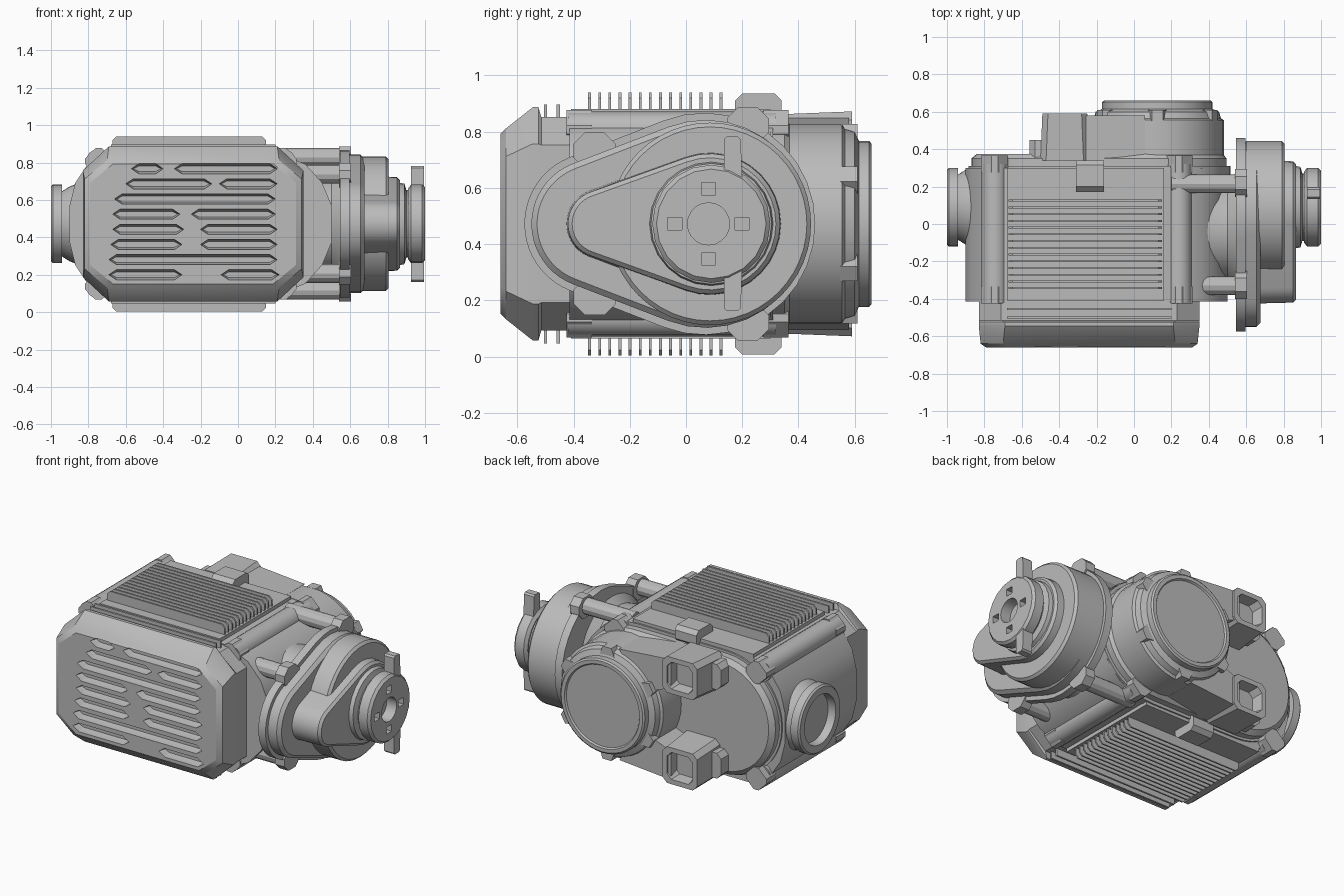
import bpy, bmesh, math
from mathutils import Vector

if "Cube" in bpy.data.objects:
    bpy.data.objects.remove(bpy.data.objects["Cube"], do_unlink=True)

ZC = 0.472  # height of the shaft axis

metal = bpy.data.materials.new("grey metal")
metal.use_nodes = True
GREY = (0.5, 0.5, 0.5, 1)
metal.diffuse_color = GREY
metal.node_tree.nodes["Principled BSDF"].inputs["Base Color"].default_value = GREY
parts = []


def place(axis, t, p):
    a, b = p
    return {"x": (t, a, b), "y": (a, t, b), "z": (a, b, t)}[axis]


def add_loft(bm, axis, sections):
    """Skin matching outlines placed along an axis and cap both ends."""
    rings = [[bm.verts.new(place(axis, t, p)) for p in pts] for t, pts in sections]
    n = len(rings[0])
    for r0, r1 in zip(rings, rings[1:]):
        for i in range(n):
            j = (i + 1) % n
            bm.faces.new((r0[i], r0[j], r1[j], r1[i]))
    bm.faces.new(rings[0])
    bm.faces.new(rings[-1])


def finish(name, bm):
    bmesh.ops.recalc_face_normals(bm, faces=bm.faces)
    mesh = bpy.data.meshes.new(name)
    bm.to_mesh(mesh)
    bm.free()
    mesh.materials.append(metal)
    ob = bpy.data.objects.new(name, mesh)
    bpy.context.collection.objects.link(ob)
    parts.append(ob)
    return ob


def loft(name, axis, sections):
    bm = bmesh.new()
    add_loft(bm, axis, sections)
    return finish(name, bm)


def round_outline(a, b, r, n):
    return [(a + r * math.cos(k * math.tau / n), b + r * math.sin(k * math.tau / n)) for k in range(n)]


def turned(name, axis, c, profile, n=40):
    return loft(name, axis, [(t, round_outline(c, ZC, r, n)) for t, r in profile])


def teardrop(c1, r1, c2, r2, n=20):
    """Outline wrapped round a big circle at c1 and a small circle at c2 < c1."""
    a = math.pi - math.acos((r1 - r2) / (c1 - c2))
    pts = []
    for c, r, s, e in ((c1, r1, -a, a), (c2, r2, a, math.tau - a)):
        for k in range(n + 1):
            g = s + (e - s) * k / n
            pts.append((c + r * math.cos(g), ZC + r * math.sin(g)))
    return pts


def octagon(x0, x1, h, cx, cz):
    return [(x0 + cx, ZC - h), (x1 - cx, ZC - h), (x1, ZC - h + cz), (x1, ZC + h - cz),
            (x1 - cx, ZC + h), (x0 + cx, ZC + h), (x0, ZC + h - cz), (x0, ZC - h + cz)]


def rect(a0, a1, b0, b1, c=0.0):
    if not c:
        return [(a0, b0), (a1, b0), (a1, b1), (a0, b1)]
    return [(a0 + c, b0), (a1 - c, b0), (a1, b0 + c), (a1, b1 - c),
            (a1 - c, b1), (a0 + c, b1), (a0, b1 - c), (a0, b0 + c)]


def span(s, lo, hi):
    """Height range at distance lo..hi above (s=1) or below (s=-1) the axis."""
    return sorted((ZC + s * lo, ZC + s * hi))


def cut(target, bm):
    cutter = finish("cutter", bm)
    parts.remove(cutter)
    cutter.hide_render = True
    mod = target.modifiers.new("cut", "BOOLEAN")
    mod.operation = "DIFFERENCE"
    mod.solver = "EXACT"
    mod.object = cutter
    bpy.context.view_layer.objects.active = target
    bpy.ops.object.modifier_apply(modifier=mod.name)
    bpy.data.objects.remove(cutter, do_unlink=True)


# Main housing with bulged side walls
half = [(0.5, 0.1), (0.45, 0.22), (0.36, 0.32), (0.2, 0.385), (-0.68, 0.385), (-0.8, 0.325), (-0.87, 0.22), (-0.9, 0.1)]
outline = [(x, ZC + h) for x, h in half] + [(x, ZC - h) for x, h in reversed(half)]
loft("main_housing", "y", [(-0.415, outline), (0.3, outline)])

# Chamfered front cover with slots
cover = loft("front_cover", "y", [
    (-0.66, octagon(-0.79, 0.31, 0.32, 0.12, 0.1)),
    (-0.64, octagon(-0.82, 0.34, 0.34, 0.12, 0.1)),
    (-0.545, octagon(-0.83, 0.35, 0.415, 0.14, 0.13)),
    (-0.525, octagon(-0.83, 0.35, 0.415, 0.14, 0.13)),
    (-0.515, octagon(-0.83, 0.35, 0.38, 0.12, 0.1)),
    (-0.41, octagon(-0.83, 0.35, 0.38, 0.12, 0.1))])
slots = bmesh.new()
rows = [[(-0.69, -0.3), (-0.09, 0.22)], [(-0.69, 0.21)], [(-0.68, -0.3), (-0.2, 0.21)],
        [(-0.67, -0.29), (-0.2, 0.21)], [(-0.67, -0.31), (-0.25, 0.2)], [(-0.66, 0.2)],
        [(-0.6, -0.14), (-0.1, 0.21)], [(-0.57, -0.4), (-0.34, 0.21)]]
for k, row in enumerate(rows):
    z = 0.2 + 0.081 * k
    for x0, x1 in row:
        def slot(g):
            return [(x0 + g, z), (x0 + 0.04, z - 0.027 + g), (x1 - 0.04, z - 0.027 + g),
                    (x1 - g, z), (x1 - 0.04, z + 0.027 - g), (x0 + 0.04, z + 0.027 - g)]
        add_loft(slots, "y", [(-0.7, slot(0)), (-0.655, slot(0)), (-0.615, slot(0.012))])
cut(cover, slots)

# Parts mirrored above and below the axis
for s, side in ((1, "upper"), (-1, "lower")):
    loft(side + "_fin_base", "z", [(z, rect(-0.68, 0.16, -0.41, 0.3)) for z in span(s, 0.3, 0.408)])
    fins = bmesh.new()
    for k in range(14):
        y = -0.343 + 0.036 * k
        z0, z1 = ZC + s * 0.38, ZC + s * 0.468
        shape = [(-0.67, z0), (0.15, z0), (0.15, z1 - s * 0.02), (0.13, z1), (-0.65, z1), (-0.67, z1 - s * 0.02)]
        add_loft(fins, "y", [(y - 0.005, shape), (y + 0.005, shape)])
    finish(side + "_cooling_fins", fins)

    for x, end in ((-0.745, "right"), (0.24, "left")):
        post = round_outline(x, ZC + s * 0.33, 0.07, 16)
        loft(side + "_" + end + "_corner_post", "y", [(-0.42, post), (0.32, post)])
        for y, where in ((-0.385, "front"), (0.315, "back")):
            lug = rect(x - 0.072, x + 0.072, *span(s, 0.265, 0.405), 0.055)
            loft(f"{side}_{end}_{where}_lug", "y", [(y - 0.04, lug), (y + 0.05, lug)])

    for k, y in enumerate((-0.5, -0.455)):
        rib = rect(-0.68, 0.2, *span(s, 0.35, 0.425))
        loft(f"{side}_cover_rib_{k + 1}", "y", [(y - 0.006, rib), (y + 0.006, rib)])

    # Clamp block beside the fins
    clamp = rect(0.175, 0.34, *span(s, 0.36, 0.464), 0.025)
    loft(side + "_clamp", "x", [(-0.31, clamp), (-0.16, clamp)])

    # Tie rods to the output gearcase, with collars
    for y, h, x0, where in ((0.215, 0.355, 0.2, "back"), (-0.33, 0.265, 0.28, "front")):
        rod = round_outline(y, ZC + s * h, 0.05, 12)
        loft(f"{side}_{where}_tie_rod", "x", [(x0, rod), (0.57, rod)])
        collar = rect(y - 0.07, y + 0.08, *span(s, h - 0.07, h + 0.06), 0.04)
        loft(f"{side}_{where}_collar", "x", [(0.54, collar), (0.605, collar)])

    # Rear mounting bracket with pocket and arm
    def pad(x0, x1, lo, hi):
        return rect(x0, x1, *span(s, lo, hi), 0.03)
    loft(side + "_mount_bracket", "y", [(0.34, pad(-0.5, -0.24, 0.15, 0.39)), (0.59, pad(-0.49, -0.25, 0.17, 0.4)),
                                        (0.59, pad(-0.46, -0.28, 0.2, 0.37)), (0.52, pad(-0.45, -0.29, 0.21, 0.36))])
    loft(side + "_mount_wing", "y", [(y, pad(-0.56, -0.45, 0.2, 0.36)) for y in (0.34, 0.45)])
    arm = [(-0.3, ZC + s * 0.38), (-0.3, ZC + s * 0.2), (-0.1, ZC + s * 0.12), (0.06, ZC + s * 0.35)]
    loft(side + "_mount_arm", "y", [(0.34, arm), (0.58, arm)])

# Rear gear plate and motor can
loft("rear_gear_flange", "y", [(y, teardrop(0.125, 0.39, -0.5, 0.385)) for y in (0.26, 0.31)])
loft("rear_gear_plate", "y", [(0.3, teardrop(0.125, 0.37, -0.5, 0.37)),
                              (0.35, teardrop(0.125, 0.37, -0.5, 0.37)),
                              (0.375, teardrop(0.125, 0.35, -0.5, 0.34))])
turned("rear_motor_can", "y", 0.125, [(0.2, 0.355), (0.555, 0.355), (0.565, 0.34), (0.6, 0.33), (0.615, 0.295),
                                     (0.652, 0.295), (0.66, 0.285), (0.66, 0.262), (0.65, 0.255)])
lugs = bmesh.new()
for k in range(6):
    g = (k + 0.5) * math.tau / 6
    c, r = Vector((0.125, ZC)), Vector((math.cos(g), math.sin(g)))
    t = Vector((-r.y, r.x))
    quad = [tuple(c + r * a + t * b) for a, b in ((0.28, -0.06), (0.355, -0.03), (0.355, 0.03), (0.28, 0.06))]
    add_loft(lugs, "y", [(0.55, quad), (0.61, quad)])
finish("motor_can_lugs", lugs)

# Side boss with recessed bore
turned("side_boss", "x", 0.09, [(-0.85, 0.22), (-0.9, 0.2), (-0.94, 0.175), (-0.94, 0.21), (-0.99, 0.21),
                               (-1.0, 0.2), (-1.0, 0.155), (-0.95, 0.15)])

# Output gearcase
turned("neck", "x", -0.04, [(0.25, 0.32), (0.34, 0.29), (0.5, 0.27), (0.56, 0.33)])
loft("gearcase_flange", "x", [(x, teardrop(0.065, 0.395, -0.32, 0.255)) for x in (0.545, 0.595)])
loft("gearcase_body", "x", [(0.59, teardrop(0.07, 0.37, -0.32, 0.23)), (0.655, teardrop(0.07, 0.37, -0.32, 0.23)),
                            (0.675, teardrop(0.07, 0.35, -0.32, 0.21))])
turned("gearcase_drum", "x", 0.085, [(0.6, 0.36), (0.79, 0.36), (0.805, 0.345)], 48)
loft("gearcase_nose", "x", [(0.66, teardrop(0.085, 0.26, -0.3, 0.125)), (0.85, teardrop(0.085, 0.25, -0.3, 0.12)),
                            (0.865, teardrop(0.085, 0.235, -0.3, 0.105))])

# Output hub with bore, pin holes and ears
turned("hub_collar", "x", 0.09, [(0.84, 0.225), (0.89, 0.215), (0.9, 0.18), (0.93, 0.18)], 24)
hub = turned("output_hub", "x", 0.09, [(0.91, 0.19), (0.925, 0.21), (0.985, 0.21), (1.0, 0.195)], 20)
holes = bmesh.new()
bore = round_outline(0.08, ZC, 0.075, 20)
add_loft(holes, "x", [(0.93, bore), (1.05, bore)])
for dy, dz in ((0.12, 0), (-0.12, 0), (0, 0.125), (0, -0.125)):
    pin = rect(0.08 + dy - 0.025, 0.08 + dy + 0.025, ZC + dz - 0.022, ZC + dz + 0.022)
    add_loft(holes, "x", [(0.95, pin), (1.05, pin)])
cut(hub, holes)
for s, side in ((1, "upper"), (-1, "lower")):
    ear = [(0.135, ZC + s * 0.14), (0.2, ZC + s * 0.14), (0.195, ZC + s * 0.3), (0.185, ZC + s * 0.31),
           (0.145, ZC + s * 0.31), (0.135, ZC + s * 0.3)]
    loft(side + "_hub_ear", "x", [(0.925, ear), (0.995, ear)])

# Smooth round walls, keep edges crisp
bpy.ops.object.select_all(action="DESELECT")
for ob in parts:
    ob.select_set(True)
bpy.context.view_layer.objects.active = parts[0]
bpy.ops.object.shade_smooth_by_angle(angle=math.radians(28))
